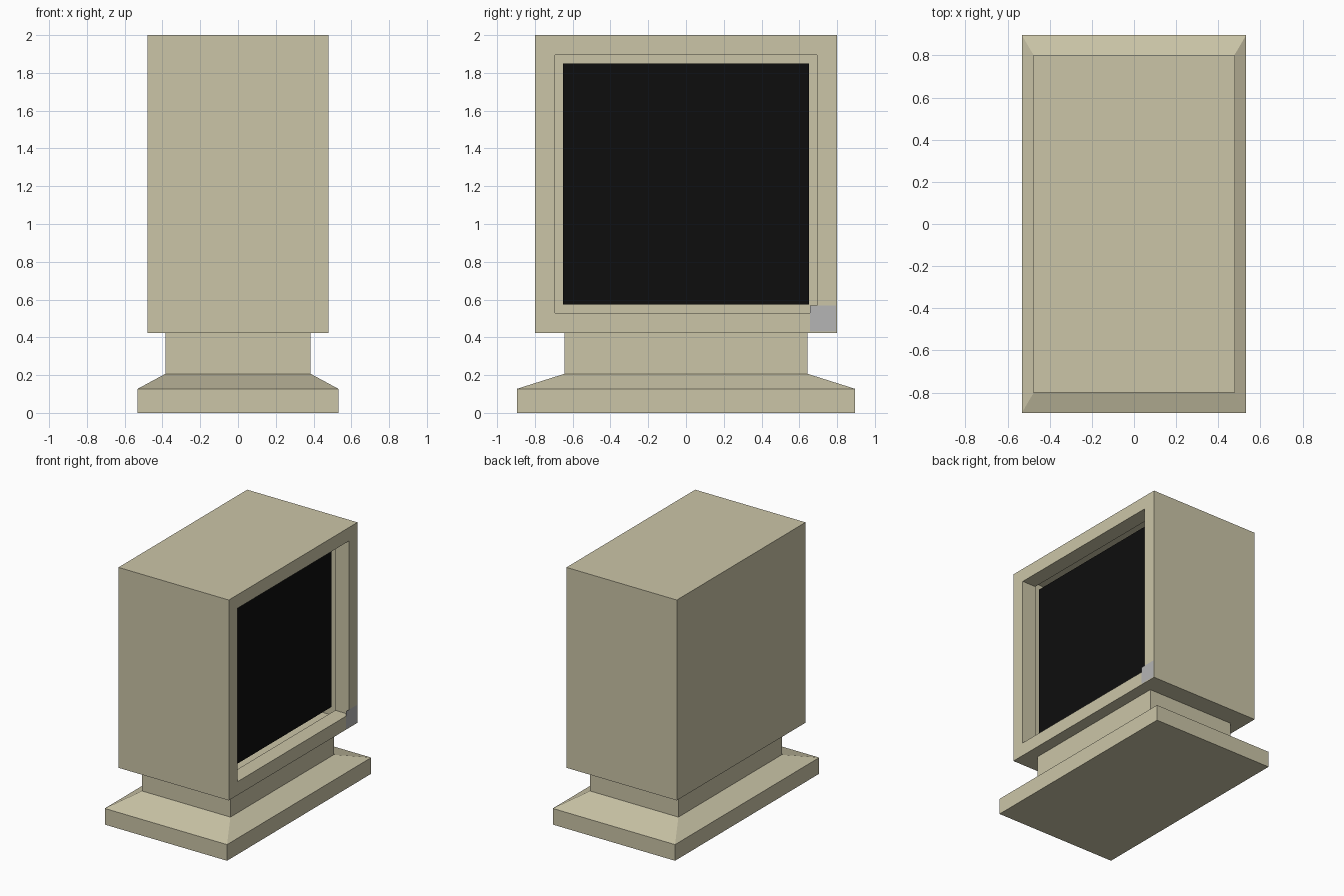
import bpy, bmesh
from mathutils import Vector

if "Cube" in bpy.data.objects:
    bpy.data.objects.remove(bpy.data.objects["Cube"])


def material(name, rgb):
    mat = bpy.data.materials.new(name)
    mat.diffuse_color = (*rgb, 1)
    mat.use_nodes = True
    mat.node_tree.nodes["Principled BSDF"].inputs["Base Color"].default_value = mat.diffuse_color
    return mat


def add_object(name, bm, mat):
    mesh = bpy.data.meshes.new(name)
    bm.to_mesh(mesh)
    bm.free()
    mesh.materials.append(mat)
    obj = bpy.data.objects.new(name, mesh)
    bpy.context.collection.objects.link(obj)
    return obj


def panel(name, x, y0, y1, z0, z1, mat):
    """Flat rectangle facing +x."""
    bm = bmesh.new()
    corners = [(y0, z0), (y1, z0), (y1, z1), (y0, z1)]
    bm.faces.new([bm.verts.new((x, y, z)) for y, z in corners])
    return add_object(name, bm, mat)


beige = material("beige_plastic", (0.60, 0.56, 0.39))
black = material("black_glass", (0.004, 0.004, 0.004))
grey = material("grey_badge", (0.46, 0.46, 0.46))

HALF_X, HALF_Y, BOTTOM, TOP = 0.48, 0.80, 0.424, 2.0
BORDER, DEPTH = 0.15, 0.12

# Casing: box whose +x side is inset and pushed in to form the screen recess
bm = bmesh.new()
bmesh.ops.create_cube(bm, size=1)
bmesh.ops.scale(bm, vec=(2 * HALF_X, 2 * HALF_Y, TOP - BOTTOM), verts=bm.verts)
bmesh.ops.translate(bm, vec=(0, 0, (TOP + BOTTOM) / 2), verts=bm.verts)
bm.normal_update()
side = next(f for f in bm.faces if f.normal.x > 0.9)
bmesh.ops.inset_region(bm, faces=[side], thickness=BORDER, depth=0)
recess = bmesh.ops.extrude_discrete_faces(bm, faces=[side])["faces"]
bmesh.ops.translate(bm, vec=Vector((-DEPTH, 0, 0)), verts=recess[0].verts)
bmesh.ops.delete(bm, geom=recess, context='FACES_ONLY')
add_object("casing", bm, beige)

# Screen closes the back of the recess
panel("screen", HALF_X - DEPTH, BORDER - HALF_Y, HALF_Y - BORDER,
      BOTTOM + BORDER, TOP - BORDER, black)

# Small square plate in the lower corner of the bezel
panel("corner_plate", HALF_X + 0.001, 0.656, 0.794, 0.43, 0.568, grey)

# Stand: stacked rectangular sections (half x, half y, z)
sections = [(0.532, 0.896, 0), (0.532, 0.896, 0.127),
            (0.384, 0.643, 0.207), (0.384, 0.643, BOTTOM)]
bm = bmesh.new()
rings = [[bm.verts.new((sx * x, sy * y, z))
          for sx, sy in ((-1, -1), (1, -1), (1, 1), (-1, 1))]
         for x, y, z in sections]
for low, high in zip(rings, rings[1:]):
    for i in range(4):
        j = (i + 1) % 4
        bm.faces.new((low[i], low[j], high[j], high[i]))
bm.faces.new(rings[0][::-1])
add_object("stand", bm, beige)
